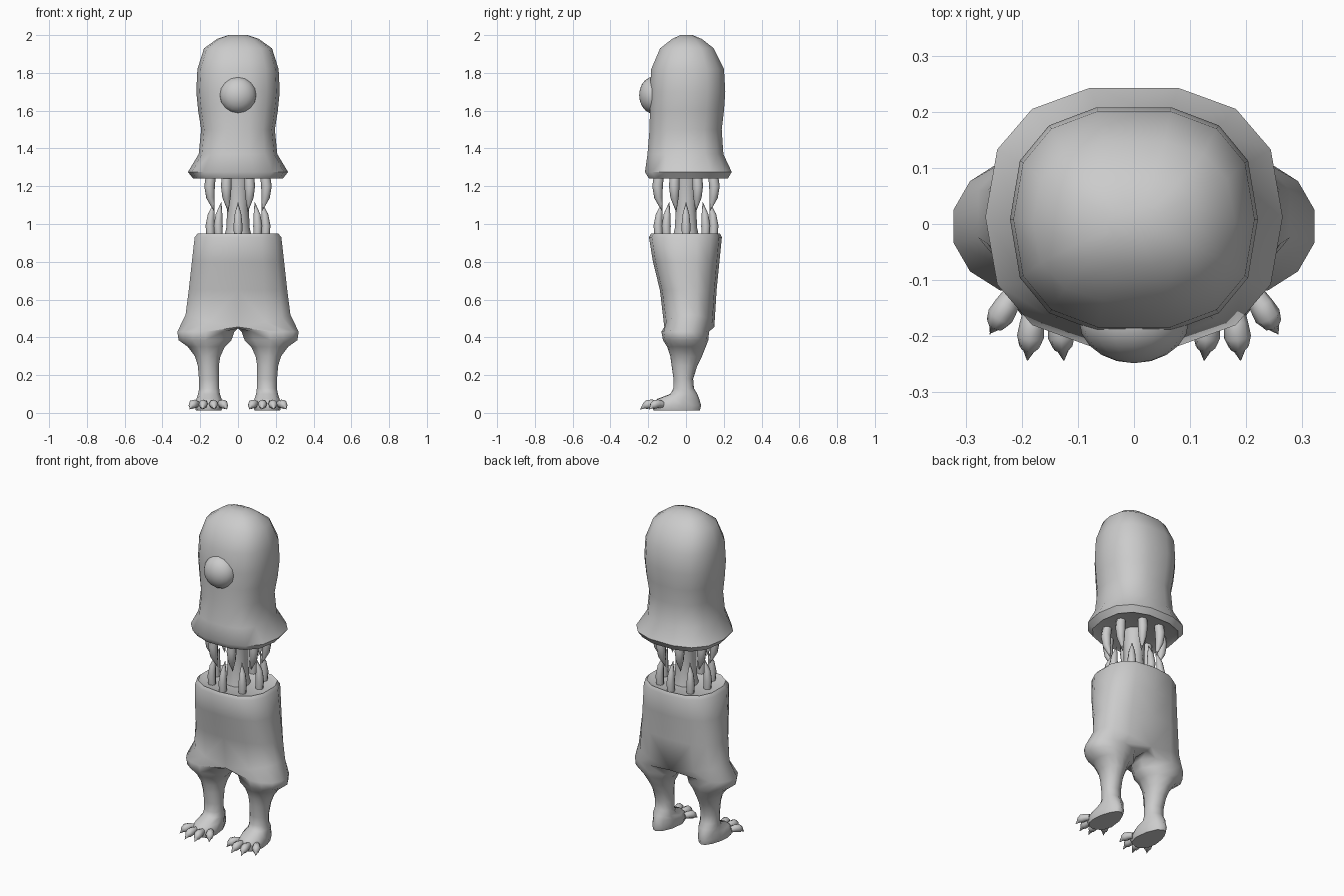
import bpy, bmesh, math
from mathutils import Vector

if "Cube" in bpy.data.objects:
    bpy.data.objects.remove(bpy.data.objects["Cube"])

skin = bpy.data.materials.new("grey")
skin.diffuse_color = (0.6, 0.6, 0.6, 1)
skin.use_nodes = True
skin.node_tree.nodes["Principled BSDF"].inputs["Base Color"].default_value = skin.diffuse_color


def finish(bm, name, angle=50):
    bmesh.ops.recalc_face_normals(bm, faces=bm.faces)
    me = bpy.data.meshes.new(name)
    bm.to_mesh(me)
    bm.free()
    me.materials.append(skin)
    ob = bpy.data.objects.new(name, me)
    bpy.context.collection.objects.link(ob)
    bpy.ops.object.select_all(action='DESELECT')
    ob.select_set(True)
    bpy.context.view_layer.objects.active = ob
    bpy.ops.object.shade_smooth_by_angle(angle=math.radians(angle))
    return ob


def bridge(bm, a, b, closed=True):
    n = len(a)
    for i in range(n if closed else n - 1):
        j = (i + 1) % n
        bm.faces.new((a[i], a[j], b[j], b[i]))


def spow(v, p):
    return math.copysign(abs(v) ** p, v)


def oval(angle, x0, x1, y0, y1, n=2.0, taper=0.0):
    """Point on a rounded-box oval given by its limits."""
    c, s = spow(math.cos(angle), 2 / n), spow(math.sin(angle), 2 / n)
    rx = (x1 - x0) / 2 * (1 - taper * (s + 0.4))
    return (x0 + x1) / 2 + rx * c, (y0 + y1) / 2 + (y1 - y0) / 2 * s


def tube(name, points, radii, sides=8):
    """Tapered round form along a path."""
    bm = bmesh.new()
    pts = [Vector(p) for p in points]
    rings = []
    for i, (p, r) in enumerate(zip(pts, radii)):
        d = (pts[min(i + 1, len(pts) - 1)] - pts[max(i - 1, 0)]).normalized()
        u = d.orthogonal().normalized()
        if abs(d.z) > 0.7:
            u = (Vector((1, 0, 0)) - d * d.x).normalized()
        w = d.cross(u)
        rings.append([bm.verts.new(p + r * (u * math.cos(a) + w * math.sin(a)))
                      for a in (2 * math.pi * k / sides for k in range(sides))])
    for a, b in zip(rings, rings[1:]):
        bridge(bm, a, b)
    bm.faces.new(rings[0])
    bm.faces.new(rings[-1])
    return finish(bm, name, 60)


# Domed head with a flared rim: z, half width, front y, back y
head_rings = [
    (1.25, 0.215, -0.18, 0.20), (1.24, 0.237, -0.20, 0.225),
    (1.275, 0.265, -0.222, 0.247), (1.37, 0.208, -0.208, 0.202),
    (1.50, 0.195, -0.197, 0.193), (1.60, 0.211, -0.195, 0.205),
    (1.70, 0.221, -0.195, 0.212), (1.82, 0.215, -0.188, 0.205),
    (1.93, 0.180, -0.140, 0.150), (1.98, 0.110, -0.075, 0.085),
    (2.00, 0.050, -0.030, 0.035),
]
bm = bmesh.new()
rings = []
for z, rx, y0, y1 in head_rings:
    rings.append([bm.verts.new((*oval(2 * math.pi * k / 14, -rx, rx, y0, y1, 2.5), z))
                  for k in range(14)])
for a, b in zip(rings, rings[1:]):
    bridge(bm, a, b)
bm.faces.new(rings[0])
bm.faces.new(rings[-1])
finish(bm, "head")

# Single bulging eye
bm = bmesh.new()
bmesh.ops.create_uvsphere(bm, u_segments=16, v_segments=10, radius=1)
for v in bm.verts:
    x, y, z = v.co
    v.co = (0.098 * x, -0.172 - 0.076 * z, 1.682 + 0.098 * y)
finish(bm, "eye")

# Throat joining head and body
tube("throat", [(0, 0, z) for z in (0.92, 0.98, 1.08, 1.19, 1.26)],
     [0.075, 0.062, 0.057, 0.062, 0.072], 10)

# Rings of fangs
for k in range(8):
    a = math.pi / 4 * (k + 0.5)
    c, s = math.cos(a), math.sin(a)
    tube("upper_fang", [(r * c, r * s, z) for r, z in
                        ((0.155, 1.26), (0.163, 1.20), (0.158, 1.14), (0.135, 1.065))],
         [0.026, 0.028, 0.022, 0.001])
    a = math.pi / 4 * k
    c, s = math.cos(a), math.sin(a)
    tube("lower_fang", [(r * c, r * s, z) for r, z in
                        ((0.145, 0.93), (0.148, 0.99), (0.142, 1.05), (0.125, 1.115))],
         [0.021, 0.024, 0.018, 0.001])

# Body, trouser cuffs and legs as one mirrored skin
torso = [(0.94, 0.195, -0.165, 0.16), (0.95, 0.217, -0.185, 0.18),
         (0.93, 0.234, -0.196, 0.19), (0.80, 0.249, -0.175, 0.177),
         (0.65, 0.266, -0.138, 0.162), (0.52, 0.283, -0.115, 0.15)]
# z, inner x, outer x, front y, back y, taper
legs = [(0.43, 0.012, 0.325, -0.13, 0.122, 0), (0.385, 0.028, 0.318, -0.122, 0.118, 0),
        (0.35, 0.065, 0.268, -0.10, 0.105, 0), (0.30, 0.090, 0.230, -0.083, 0.085, 0),
        (0.25, 0.099, 0.214, -0.076, 0.060, 0), (0.18, 0.098, 0.208, -0.066, 0.038, 0),
        (0.13, 0.097, 0.207, -0.067, 0.042, 0), (0.10, 0.093, 0.213, -0.083, 0.060, 0),
        (0.075, 0.083, 0.223, -0.150, 0.070, 0.15), (0.04, 0.075, 0.235, -0.182, 0.080, 0.22),
        (0.013, 0.083, 0.227, -0.172, 0.074, 0.22)]
half = [-math.pi / 2 + math.pi * k / 7 for k in range(8)]
inner = [math.pi / 2 + math.pi * k / 5 for k in range(1, 5)]
bm = bmesh.new()
prev = None
for i, (z, rx, y0, y1) in enumerate(torso):
    ring = []
    for a in half:
        x, y = oval(a, -rx, rx, y0, y1, 2.6)
        # The last ring dips towards the crotch
        dip = 0.065 * (1 - math.cos(a)) if i == len(torso) - 1 else 0
        ring.append(bm.verts.new((0 if x < 1e-4 else x, y, z - dip)))
    if prev:
        bridge(bm, prev, ring, closed=False)
    else:
        bm.faces.new(ring)
    prev = ring
prev = prev + [bm.verts.new((0, 0.015 + 0.12 * math.sin(a), 0.447)) for a in inner]
for z, x0, x1, y0, y1, taper in legs:
    ring = [bm.verts.new((*oval(a, x0, x1, y0, y1, 2.1, taper), z)) for a in half + inner]
    bridge(bm, prev, ring)
    prev = ring
bm.faces.new(prev)
body = finish(bm, "body_and_legs", 70)
mirror = body.modifiers.new("mirror", 'MIRROR')
mirror.merge_threshold = 0.001
body.modifiers.move(len(body.modifiers) - 1, 0)

# Clawed toes: base x, base y, tip x, tip y
toes = [(0.098, -0.125, 0.058, -0.196), (0.135, -0.150, 0.125, -0.243),
        (0.178, -0.150, 0.190, -0.243), (0.215, -0.125, 0.257, -0.196)]
for side in (-1, 1):
    for bx, by, tx, ty in toes:
        path = [(side * (bx + (tx - bx) * t), by + (ty - by) * t, z)
                for t, z in ((0, 0.045), (0.3, 0.048), (0.55, 0.046),
                             (0.74, 0.036), (0.78, 0.034), (1, 0.018))]
        tube("toe", path, [0.018, 0.022, 0.024, 0.018, 0.012, 0.001])
